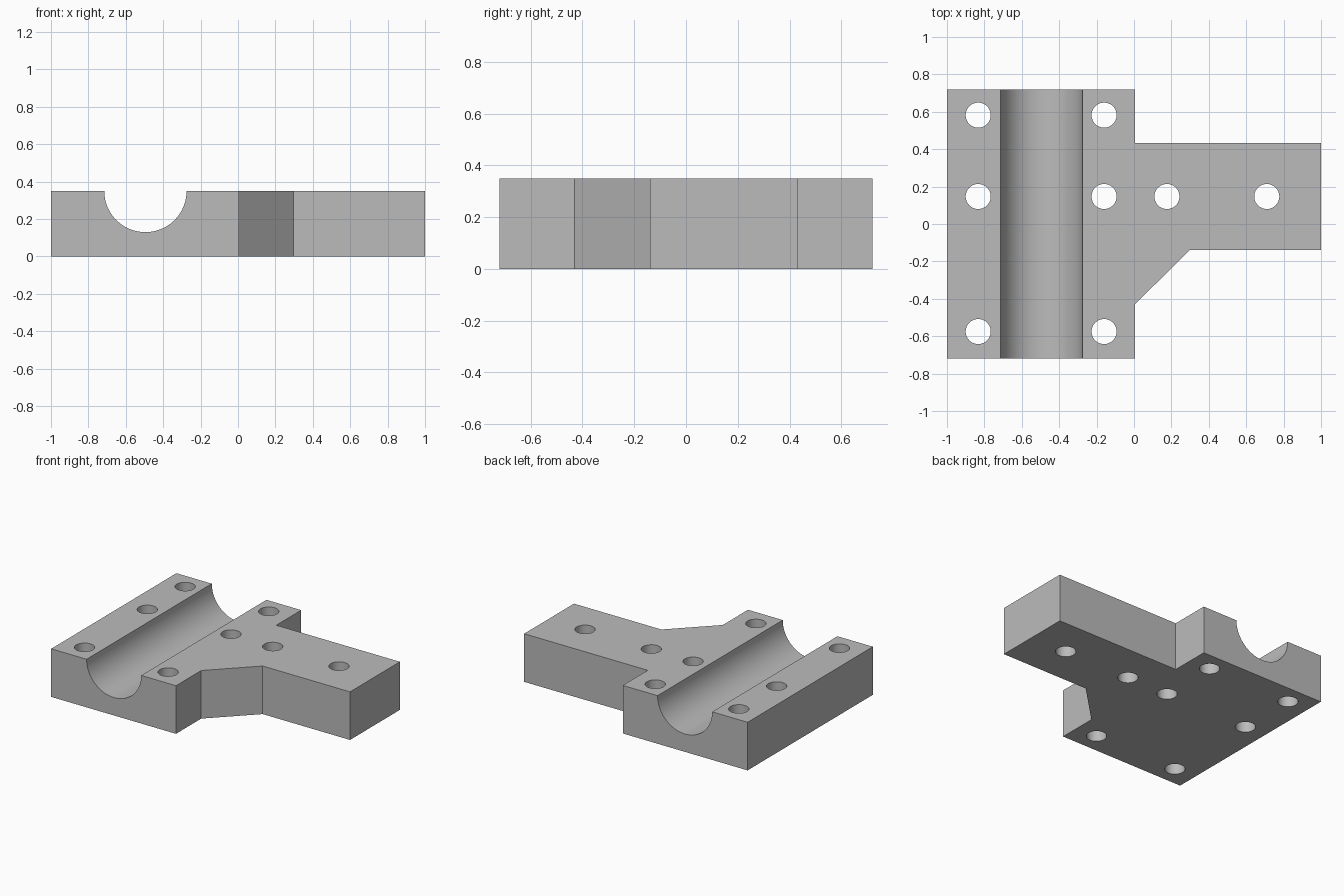
import bpy, bmesh, math
from mathutils import Matrix, Vector

if "Cube" in bpy.data.objects:
    bpy.data.objects.remove(bpy.data.objects["Cube"])

HEIGHT = 0.35


def make_prism(name, outline, low, high, axis="Z"):
    """Extrude a flat outline along z, or an x-z outline along y."""
    bm = bmesh.new()
    place = (lambda a, b: (a, b, low)) if axis == "Z" else (lambda a, b: (a, low, b))
    step = Vector((0, 0, high - low)) if axis == "Z" else Vector((0, high - low, 0))
    face = bm.faces.new([bm.verts.new(place(a, b)) for a, b in outline])
    new = bmesh.ops.extrude_face_region(bm, geom=[face])["geom"]
    bmesh.ops.translate(bm, vec=step, verts=[v for v in new if isinstance(v, bmesh.types.BMVert)])
    bmesh.ops.recalc_face_normals(bm, faces=bm.faces[:])
    mesh = bpy.data.meshes.new(name)
    bm.to_mesh(mesh)
    bm.free()
    obj = bpy.data.objects.new(name, mesh)
    bpy.context.collection.objects.link(obj)
    return obj


def make_holes(name, centres, radius):
    """One cutter holding all the vertical drill holes."""
    bm = bmesh.new()
    for x, y in centres:
        bmesh.ops.create_cone(bm, cap_ends=True, segments=48, radius1=radius, radius2=radius,
                              depth=1, matrix=Matrix.Translation((x, y, HEIGHT / 2)))
    mesh = bpy.data.meshes.new(name)
    bm.to_mesh(mesh)
    bm.free()
    obj = bpy.data.objects.new(name, mesh)
    bpy.context.collection.objects.link(obj)
    return obj


def cut(target, cutter):
    cutter.hide_render = True
    mod = target.modifiers.new("cut", "BOOLEAN")
    mod.operation, mod.solver, mod.object = "DIFFERENCE", "EXACT", cutter
    bpy.context.view_layer.objects.active = target
    bpy.ops.object.modifier_apply(modifier=mod.name)
    bpy.data.objects.remove(cutter)


# Block with a side arm and a diagonal gusset
block = make_prism("clamp_block", [
    (-1, -0.72), (0.005, -0.72), (0.005, -0.43), (0.297, -0.14), (1, -0.14),
    (1, 0.433), (0.005, 0.433), (0.005, 0.72), (-1, 0.72)], 0, HEIGHT)

# Half-round channel running front to back
mid, radius, steps = -0.495, 0.22, 48
arc = [(mid + radius * math.cos(t), HEIGHT + radius * math.sin(t))
       for t in (math.pi * (1 + i / steps) for i in range(steps + 1))]
channel = [(mid - radius, 0.6)] + arc + [(mid + radius, 0.6)]
cut(block, make_prism("channel_cutter", channel, -1, 1, "Y"))

# Bolt holes beside the channel and along the arm
centres = [(x, y) for x in (-0.833, -0.16) for y in (-0.575, 0.147, 0.582)]
centres += [(0.176, 0.147), (0.71, 0.147)]
cut(block, make_holes("hole_cutter", centres, 0.067))

# Single grey finish
grey = bpy.data.materials.new("plain grey")
grey.use_nodes = True
colour = (0.5, 0.5, 0.5, 1)
grey.diffuse_color = colour
grey.node_tree.nodes["Principled BSDF"].inputs["Base Color"].default_value = colour
block.data.materials.clear()
block.data.materials.append(grey)

# Smooth curved walls, sharp edges
bpy.ops.object.select_all(action="DESELECT")
block.select_set(True)
bpy.context.view_layer.objects.active = block
bpy.ops.object.shade_smooth_by_angle(angle=math.radians(30))
